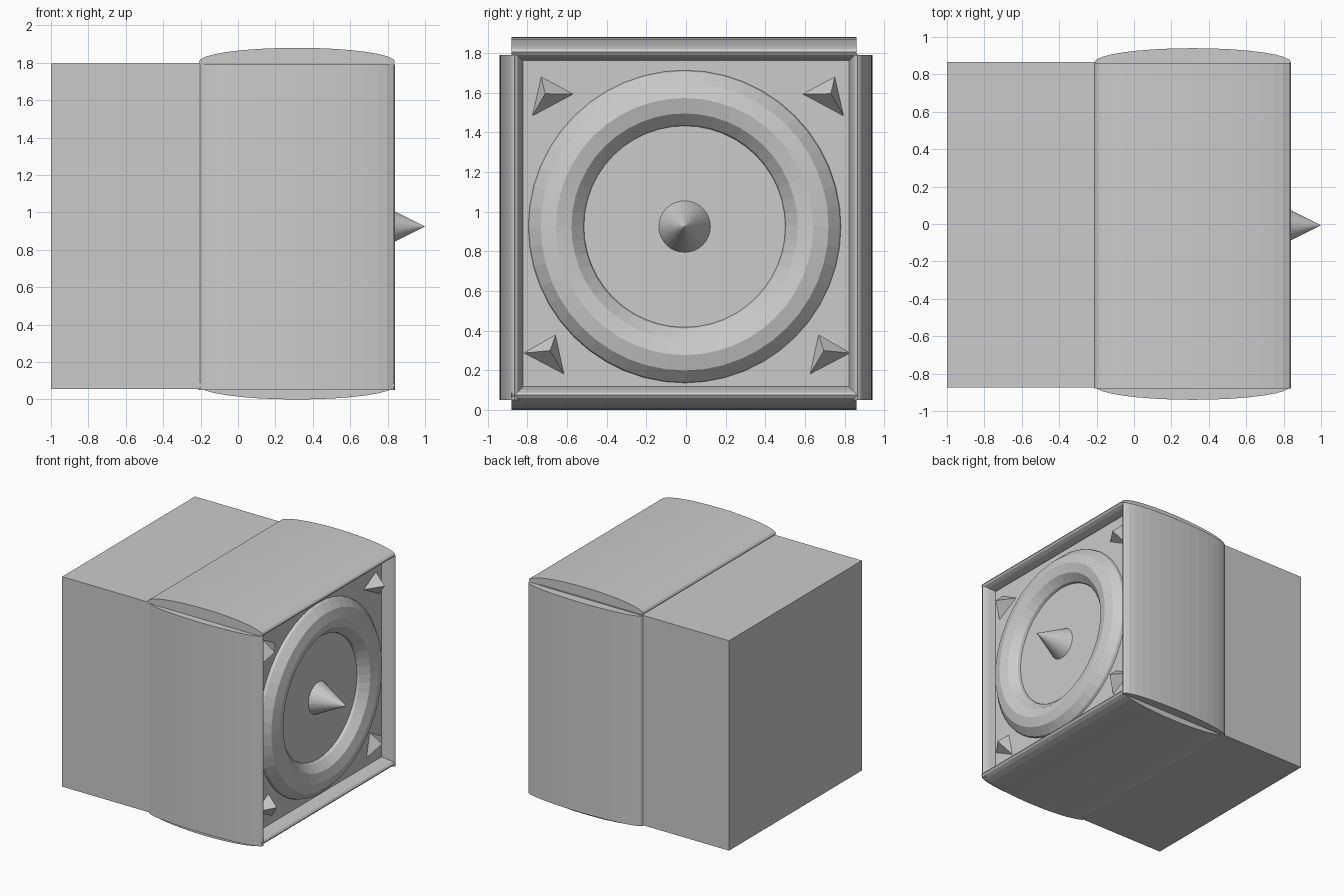
import bpy, bmesh
from math import pi
from mathutils import Matrix, Vector

if "Cube" in bpy.data.objects:
    bpy.data.objects.remove(bpy.data.objects["Cube"])

CY, CZ = -0.007, 0.925   # centre of the front face
FACE = 0.74              # x of the front face


def finish(name, bm):
    bmesh.ops.recalc_face_normals(bm, faces=bm.faces)
    mesh = bpy.data.meshes.new(name)
    bm.to_mesh(mesh)
    bm.free()
    obj = bpy.data.objects.new(name, mesh)
    bpy.context.collection.objects.link(obj)
    return obj


def box(name, lo, hi):
    lo, hi = Vector(lo), Vector(hi)
    bm = bmesh.new()
    bmesh.ops.create_cube(bm, size=1, matrix=Matrix.Translation((lo + hi) / 2)
                          @ Matrix.Diagonal((*(hi - lo), 1)))
    return finish(name, bm)


def panel(name, centre, length, axis):
    # flattened cylinder running along y or z
    bm = bmesh.new()
    flat = Matrix.Diagonal((0.525, 0.075, length, 1))
    turn = Matrix.Rotation(pi / 2, 4, 'X') if axis == 'Y' else Matrix()
    bmesh.ops.create_cone(bm, cap_ends=True, segments=32, radius1=1, radius2=1,
                          depth=1, matrix=Matrix.Translation(centre) @ turn @ flat)
    return finish(name, bm)


# cabinet body
box("body", (-1, -0.875, 0.055), (FACE, 0.865, 1.795))

# four bulging panels around the front half
panel("top_panel", (0.315, -0.01, 1.805), 1.74, 'Y')
panel("bottom_panel", (0.315, -0.01, 0.075), 1.74, 'Y')
for side, name in ((-1, "near_panel"), (1, "far_panel")):
    panel(name, (0.315, side * 0.865, 0.92), 1.74, 'Z')

# faceted ring on the front face
bpy.ops.mesh.primitive_torus_add(
    major_segments=48, minor_segments=12, major_radius=0.648, minor_radius=0.155,
    location=(0.685, CY, CZ), rotation=(0, pi / 2, 0))
bpy.context.object.name = "front_ring"

# central cone
bm = bmesh.new()
bmesh.ops.create_cone(bm, cap_ends=True, segments=32, radius1=0.135, radius2=0,
                      depth=0.27, matrix=Matrix.Translation((0.865, CY, CZ))
                      @ Matrix.Rotation(pi / 2, 4, 'Y'))
finish("centre_cone", bm)

# three-sided corner spikes: base outline (y, z) and tip
upper = [(0.572, 1.593), (0.741, 1.684), (0.788, 1.477)], (0.72, 1.595)
lower = [(0.662, 0.383), (0.829, 0.287), (0.617, 0.176)], (0.69, 0.30)
for level, (base, tip) in (("upper", upper), ("lower", lower)):
    for side, end in ((-1, "near"), (1, "far")):
        bm = bmesh.new()
        shift = 0.01 if level == "upper" else 0.005
        ring = [bm.verts.new((FACE - 0.005, side * y + shift, z)) for y, z in base]
        apex = bm.verts.new((0.835, side * tip[0] + shift, tip[1]))
        bm.faces.new(ring)
        for i in range(3):
            bm.faces.new((ring[i], ring[(i + 1) % 3], apex))
        finish(f"{level}_{end}_spike", bm)
